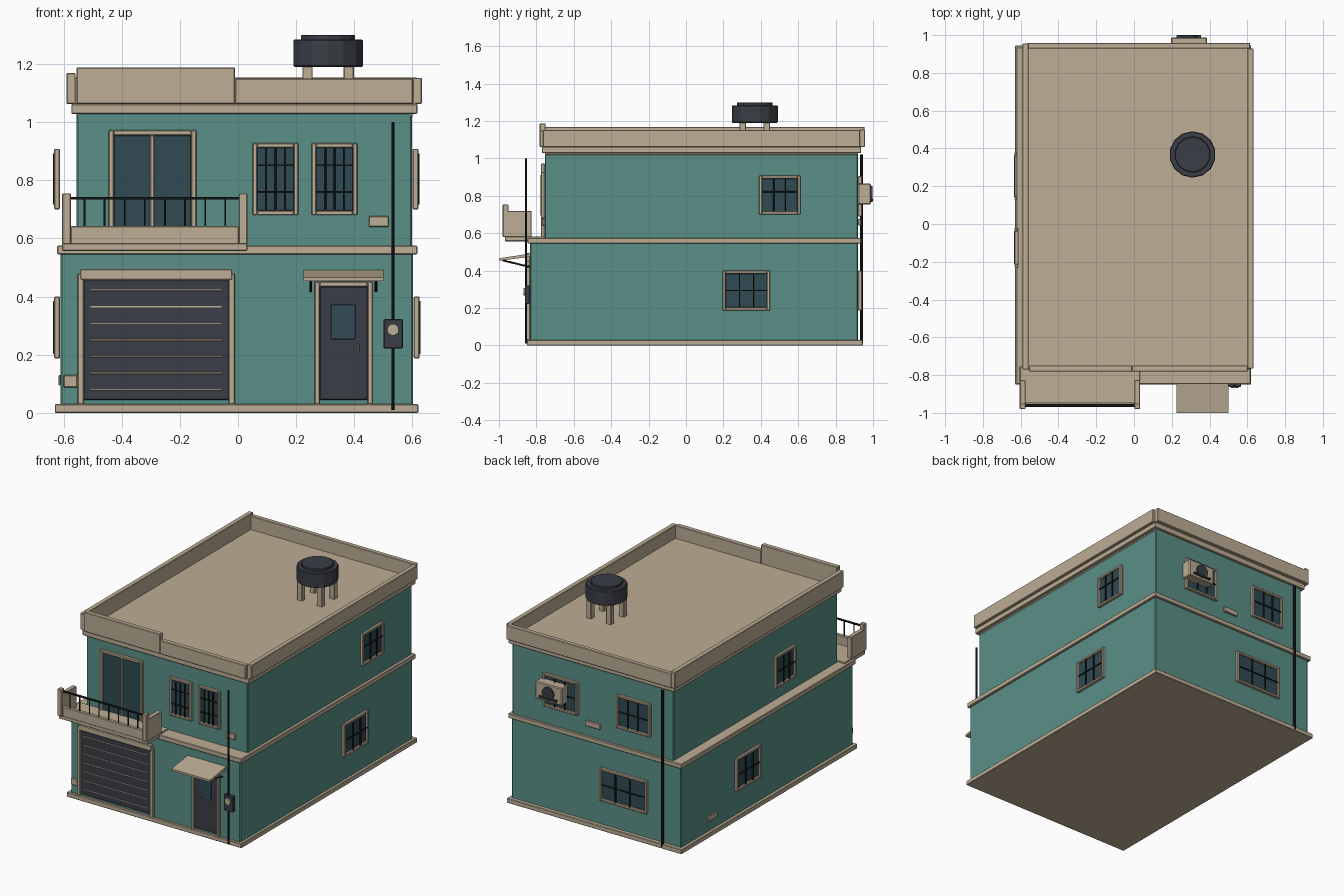
import bpy, bmesh, math
from mathutils import Matrix, Vector

if "Cube" in bpy.data.objects:
    bpy.data.objects.remove(bpy.data.objects["Cube"])


def material(name, r, g, b):
    m = bpy.data.materials.new(name)
    m.diffuse_color = (r, g, b, 1)
    m.use_nodes = True
    m.node_tree.nodes["Principled BSDF"].inputs["Base Color"].default_value = m.diffuse_color
    return m


TEAL = material("teal_wall", 0.10, 0.28, 0.245)
TAN = material("tan_trim", 0.51, 0.42, 0.30)
DARK = material("dark_panel", 0.042, 0.048, 0.06)
GLASS = material("glass", 0.03, 0.07, 0.085)
BLACK = material("black_metal", 0.012, 0.014, 0.016)


def finish(name, bm, mat, bevel=0):
    me = bpy.data.meshes.new(name)
    bm.to_mesh(me)
    bm.free()
    ob = bpy.data.objects.new(name, me)
    bpy.context.collection.objects.link(ob)
    me.materials.append(mat)
    if bevel:
        mod = ob.modifiers.new("edge", 'BEVEL')
        mod.width = bevel
        mod.segments = 1
    return ob


def box(name, x, y, z, mat, bevel=0.003):
    """Box from (min, max) pairs."""
    bm = bmesh.new()
    mid = Vector([(a + b) / 2 for a, b in (x, y, z)])
    size = [abs(b - a) for a, b in (x, y, z)]
    bmesh.ops.create_cube(bm, size=1, matrix=Matrix.Translation(mid) @ Matrix.Diagonal((*size, 1)))
    return finish(name, bm, mat, min(bevel, min(size) * 0.2))


def cyl(name, a, b, r, mat, sides=16, bevel=0):
    """Cylinder between two points."""
    a, b = Vector(a), Vector(b)
    d = b - a
    bm = bmesh.new()
    mat4 = Matrix.Translation((a + b) / 2) @ d.to_track_quat('Z', 'Y').to_matrix().to_4x4()
    bmesh.ops.create_cone(bm, cap_ends=True, segments=sides, radius1=r, radius2=r, depth=d.length, matrix=mat4)
    return finish(name, bm, mat, bevel)


def on_wall(name, side, wall, u, z, d, mat):
    """Box on a wall: u along the wall, d outwards from it."""
    sign = 1 if side in ("right", "back") else -1
    depth = tuple(sorted(wall + sign * v for v in d))
    if side in ("front", "back"):
        return box(name, u, depth, z, mat)
    return box(name, depth, u, z, mat)


def frame(name, side, wall, u, z, t, depth, bottom=True):
    for s, uu in (("left", (u[0], u[0] + t)), ("right", (u[1] - t, u[1]))):
        on_wall(f"{name}_jamb_{s}", side, wall, uu, z, (0, depth), TAN)
    inner = (u[0] + t, u[1] - t)
    on_wall(name + "_head", side, wall, inner, (z[1] - t, z[1]), (0, depth), TAN)
    if bottom:
        on_wall(name + "_sill", side, wall, inner, (z[0], z[0] + t), (0, depth), TAN)


def window(name, side, wall, u, z, uprights, rails):
    t = 0.016
    frame(name, side, wall, u, z, t, 0.02)
    gu, gz = (u[0] + t, u[1] - t), (z[0] + t, z[1] - t)
    on_wall(name + "_glass", side, wall, gu, gz, (0, 0.008), GLASS)
    for i in range(uprights):
        c = gu[0] + (gu[1] - gu[0]) * (i + 1) / (uprights + 1)
        on_wall(f"{name}_bar_{i}", side, wall, (c - .003, c + .003), gz, (0.014, 0.024), BLACK)
    for i, f in enumerate(rails):
        c = gz[0] + (gz[1] - gz[0]) * f
        on_wall(f"{name}_rail_{i}", side, wall, gu, (c - .003, c + .003), (0.014, 0.022), BLACK)


# Main volumes and horizontal bands
box("plinth", (-.63, .62), (-.85, .945), (0, .03), TAN)
box("lower_storey", (-.61, .602), (-.835, .92), (.02, .56), TEAL, .005)
box("floor_band", (-.622, .617), (-.847, .935), (.545, .575), TAN)
box("upper_storey", (-.555, .598), (-.755, .92), (.57, 1.04), TEAL, .005)
box("cornice", (-.573, .617), (-.77, .935), (1.028, 1.062), TAN)
box("cornice_neck", (-.555, .6), (-.755, .92), (1.018, 1.03), TAN)

# Parapet around the flat roof
box("roof_deck", (-.57, .61), (-.765, .935), (1.05, 1.066), TAN, 0)
box("parapet_front_high", (-.555, -.01), (-.782, -.75), (1.062, 1.188), TAN)
box("parapet_front_low", (-.01, .602), (-.782, -.75), (1.062, 1.15), TAN)
box("parapet_left", (-.59, -.558), (-.77, .955), (1.062, 1.168), TAN)
box("parapet_right", (.6, .632), (-.765, .93), (1.062, 1.152), TAN)
box("parapet_back", (-.565, .615), (.928, .958), (1.062, 1.154), TAN)

# Water tank on four legs
for i, (sx, sy) in enumerate([(-1, -1), (1, -1), (-1, 1), (1, 1)]):
    lx, ly = .31 + sx * .071, .368 + sy * .064
    box(f"tank_leg_{i}", (lx - .018, lx + .018), (ly - .018, ly + .018), (1.062, 1.192), TAN)
cyl("water_tank", (.31, .368, 1.19), (.31, .368, 1.284), .123, DARK, 14, .004)
cyl("tank_lid", (.31, .368, 1.28), (.31, .368, 1.3), .095, DARK, 14, .003)

# Balcony: slab, low wall, stepped end walls, railing
box("balcony_slab", (-.605, .032), (-.967, -.755), (.557, .583), TAN)
box("balcony_low_wall", (-.575, .003), (-.97, -.945), (.58, .642), TAN)
for s, x in (("left", (-.605, -.575)), ("right", (.003, .033))):
    box("balcony_end_" + s, x, (-.98, -.825), (.58, .72), TAN)
    box("balcony_post_" + s, x, (-.98, -.95), (.58, .755), TAN)
box("balcony_handrail", (-.575, .003), (-.966, -.954), (.733, .743), BLACK)
for i in range(8):
    bx = -.528 + i * .0692
    box(f"baluster_{i}", (bx - .003, bx + .003), (-.963, -.957), (.64, .735), BLACK)

# Balcony sliding door
frame("balcony_door", "front", -.755, (-.445, -.143), (.575, .972), .018, .02, False)
on_wall("balcony_door_glass", "front", -.755, (-.427, -.161), (.575, .954), (0, .01), GLASS)
on_wall("balcony_door_mullion", "front", -.755, (-.302, -.287), (.575, .954), (0, .018), TAN)

# Windows on all four walls
for i, u in enumerate([(.05, .208), (.253, .411)]):
    window(f"front_window_{i}", "front", -.755, u, (.68, .928), 3, (.3, .72))
window("right_upper_window", "right", .6, (.39, .612), (.7, .908), 2, (.6,))
window("right_lower_window", "right", .604, (.196, .45), (.187, .4), 2, (.5,))
window("left_upper_window", "left", -.612, (-.23, -.02), (.7, .908), 2, (.5,))
window("left_lower_window", "left", -.612, (.127, .38), (.187, .4), 2, (.5,))
window("back_lower_window", "back", .92, (-.375, -.035), (.187, .4), 2, (.5,))
window("back_upper_window_a", "back", .92, (-.4, -.155), (.69, .905), 2, (.5,))
window("back_upper_window_b", "back", .92, (.12, .37), (.69, .905), 2, (.5,))

# Garage door with slat strips
frame("garage_frame", "front", -.835, (-.552, -.01), (.03, .478), .022, .02, False)
on_wall("garage_lintel", "front", -.835, (-.542, -.02), (.458, .495), (0, .024), TAN)
on_wall("garage_door", "front", -.835, (-.53, -.032), (.045, .462), (0, .012), DARK)
for i in range(7):
    z = .08 + i * .057
    on_wall(f"garage_strip_{i}", "front", -.835, (-.51, -.053), (z - .003, z + .003), (.01, .016), TAN)

# Entrance door and sloped canopy
frame("entrance_frame", "front", -.835, (.263, .463), (.03, .452), .018, .02, False)
on_wall("entrance_door", "front", -.835, (.281, .446), (.045, .434), (0, .012), DARK)
on_wall("entrance_glass", "front", -.835, (.32, .404), (.253, .373), (.01, .017), GLASS)
on_wall("entrance_handle", "front", -.835, (.412, .418), (.212, .238), (.01, .024), TAN)
bm = bmesh.new()
profile = [(-1.0, .453), (-1.0, .466), (-.83, .492), (-.83, .474)]
face = bm.faces.new([bm.verts.new((.225, y, z)) for y, z in profile])
ext = bmesh.ops.extrude_face_region(bm, geom=[face])
bmesh.ops.translate(bm, vec=(.275, 0, 0), verts=[v for v in ext["geom"] if isinstance(v, bmesh.types.BMVert)])
bmesh.ops.recalc_face_normals(bm, faces=bm.faces)
finish("canopy", bm, TAN)
for i, x in enumerate((.25, .474)):
    cyl(f"canopy_brace_{i}", (x, -.98, .455), (x, -.835, .42), .005, BLACK, 8)

# Pipes, meter box
cyl("front_pipe", (.533, -.856, .01), (.533, -.856, 1.0), .006, BLACK, 10)
cyl("back_pipe", (-.49, .938, .01), (-.49, .938, 1.02), .009, BLACK, 10)
box("meter_box", (.5, .567), (-.862, -.835), (.222, .322), DARK)
cyl("meter_dial", (.533, -.86, .286), (.533, -.868, .286), .02, TAN)

# Small vent plates
on_wall("front_upper_vent", "front", -.755, (.45, .518), (.64, .677), (0, .015), TAN)
on_wall("front_lower_vent", "front", -.835, (-.6, -.552), (.087, .13), (0, .015), TAN)
on_wall("left_vent", "left", -.61, (.56, .66), (.095, .13), (0, .007), TAN)
on_wall("back_vent", "back", .92, (-.04, .065), (.642, .677), (0, .015), TAN)

# Air conditioner on the back wall
box("air_conditioner", (.196, .386), (.92, .988), (.754, .866), TAN, .005)
cyl("fan_grille", (.291, .98, .81), (.291, .998, .81), .042, DARK)
box("fan_slot", (.226, .356), (.985, 1.0), (.772, .784), DARK)
